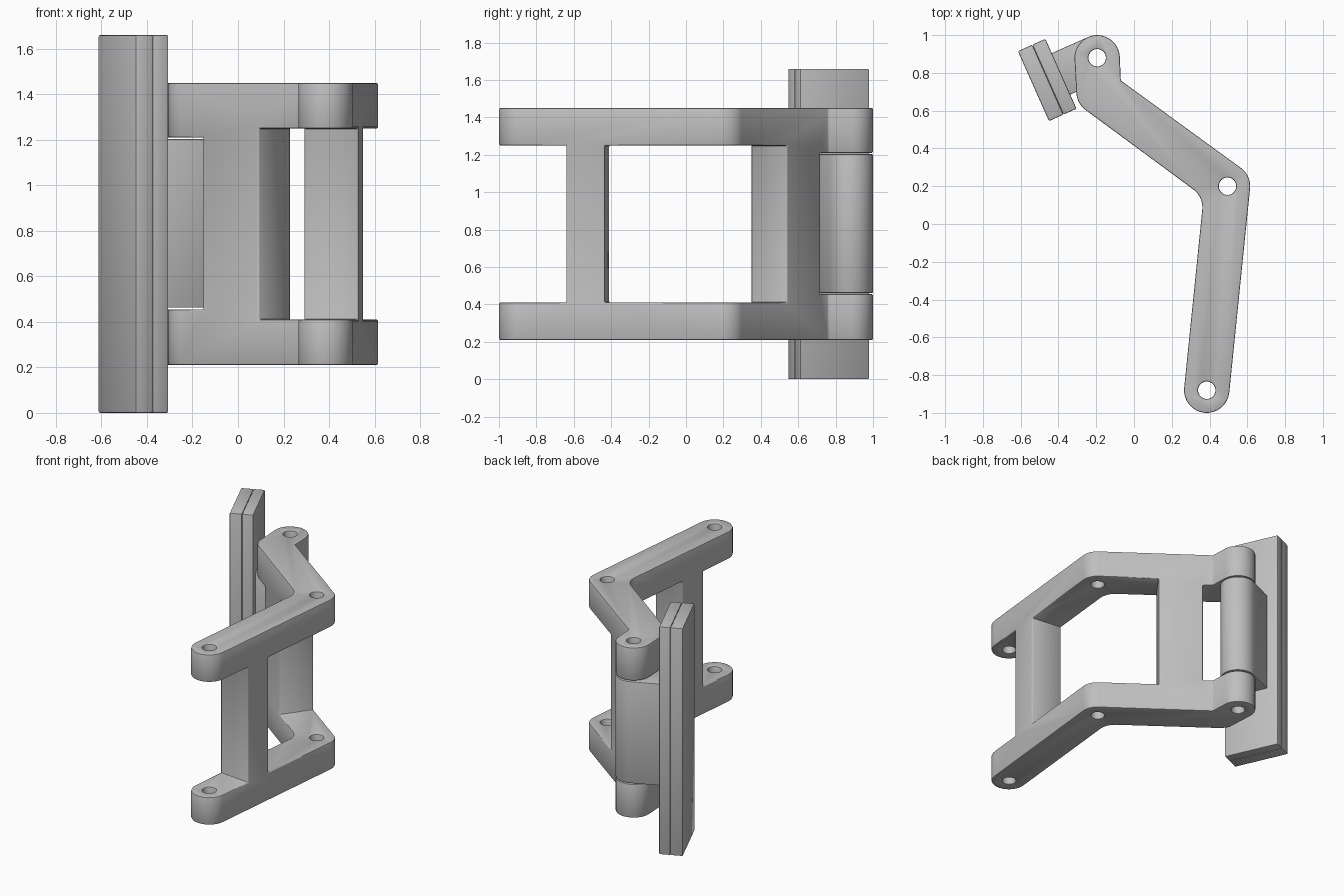
import bpy, bmesh
from math import cos, sin, radians
from mathutils import Vector

cube = bpy.data.objects.get("Cube")
if cube:
    bpy.data.objects.remove(cube, do_unlink=True)

GREY = (0.52, 0.52, 0.52, 1)
metal = bpy.data.materials.new("plain grey")
metal.use_nodes = True
metal.diffuse_color = GREY
metal.node_tree.nodes["Principled BSDF"].inputs["Base Color"].default_value = GREY

R = 0.12                                    # half width of the arm
TIP, BEND = Vector((-0.195, 0.88)), Vector((-0.185, 0.70))
ELBOW, FOOT = Vector((0.495, 0.2)), Vector((0.385, -0.88))


def polar(deg):
    return Vector((cos(radians(deg)), sin(radians(deg))))


def arc(centre, radius, start, end, steps=16):
    return [centre + radius * polar(start + (end - start) * i / steps)
            for i in range(steps + 1)]


def prism(name, outline, z0, z1):
    """Extrude a flat outline between two heights."""
    bm = bmesh.new()
    face = bm.faces.new([bm.verts.new((p.x, p.y, z0)) for p in outline])
    top = bmesh.ops.extrude_face_region(bm, geom=[face])["geom"]
    bmesh.ops.translate(bm, vec=(0, 0, z1 - z0),
                        verts=[g for g in top if isinstance(g, bmesh.types.BMVert)])
    bmesh.ops.recalc_face_normals(bm, faces=bm.faces)
    mesh = bpy.data.meshes.new(name)
    bm.to_mesh(mesh)
    bm.free()
    mesh.materials.append(metal)
    obj = bpy.data.objects.new(name, mesh)
    bpy.context.collection.objects.link(obj)
    return obj


def activate(obj):
    bpy.ops.object.select_all(action="DESELECT")
    obj.select_set(True)
    bpy.context.view_layer.objects.active = obj


def cut(obj, outline, z0, z1):
    """Subtract a prism and discard the cutter."""
    cutter = prism("cutter", outline, z0, z1)
    cutter.hide_render = True
    mod = obj.modifiers.new("cut", "BOOLEAN")
    mod.operation, mod.solver, mod.object = "DIFFERENCE", "EXACT", cutter
    activate(obj)
    bpy.ops.object.modifier_apply(modifier=mod.name)
    bpy.data.objects.remove(cutter, do_unlink=True)


def drill(obj, centre):
    cut(obj, arc(centre, 0.046, 0, 348.75, 31), -1, 3)


def finish(obj, width=0.007):
    """Soften the edges and shade smooth."""
    mod = obj.modifiers.new("edge", "BEVEL")
    mod.width, mod.segments, mod.limit_method = width, 2, "ANGLE"
    mod.angle_limit = radians(35)
    activate(obj)
    bpy.ops.object.modifier_apply(modifier=mod.name)
    bpy.ops.object.shade_smooth_by_angle(angle=radians(35))


# Bent arm: one solid, with windows cut so that two webs join the bars
fillet = ELBOW + polar(204) * (2 * R / cos(radians(30)))
outline = (arc(TIP, R, 3, 183) + arc(BEND, R, 183, 234)
           + arc(fillet, R, 54, -6) + arc(FOOT, R, 174, 354)
           + arc(ELBOW, R, 354, 414) + [Vector((-0.07, 0.76))])
arm = prism("bent_arm", outline, 0.21, 1.45)

across_low, along_low = polar(-6), polar(84)        # lower half of the arm
across_up, along_up = polar(54), polar(144)         # upper half of the arm
low_a, low_b = Vector((0.53, -0.64)), Vector((0.55, -0.435))
up_a, up_b = Vector((0.23, 0.54)), Vector((-0.015, 0.72))

fork = [low_a + across_low * 0.3, low_a - across_low * 0.6]
fork += [fork[1] - along_low, fork[0] - along_low]
cut(arm, fork, 0.41, 1.25)
window = [low_b - across_low * 0.35, low_b + across_low * 0.4,
          up_a + across_up * 0.3, up_a - across_up * 0.35]
cut(arm, window, 0.41, 1.25)
knuckle = [up_b + across_up * 0.4, up_b - across_up * 0.6]
knuckle += [knuckle[1] + along_up, knuckle[0] + along_up]
cut(arm, knuckle, 0.455, 1.21)
for pin in (TIP, ELBOW, FOOT):
    drill(arm, pin)
finish(arm)

# Hinge barrel with a leaf that reaches the mounting plate
away, side = polar(24), polar(114)
leaf = arc(TIP, R, -66, 114, 24)
leaf += [TIP + side * R - away * 0.212, TIP - side * R - away * 0.212]
barrel = prism("hinge_barrel", leaf, 0.462, 1.203)
drill(barrel, TIP)
finish(barrel)

# Two layers of the mounting plate
corner = Vector((-0.615, 0.915))
for name, near, far in (("outer_plate", 0, 0.084), ("inner_plate", 0.084, 0.16)):
    a, b = corner + away * near, corner + away * far
    finish(prism(name, [a, b, b - side * 0.405, a - side * 0.405], 0, 1.66))
